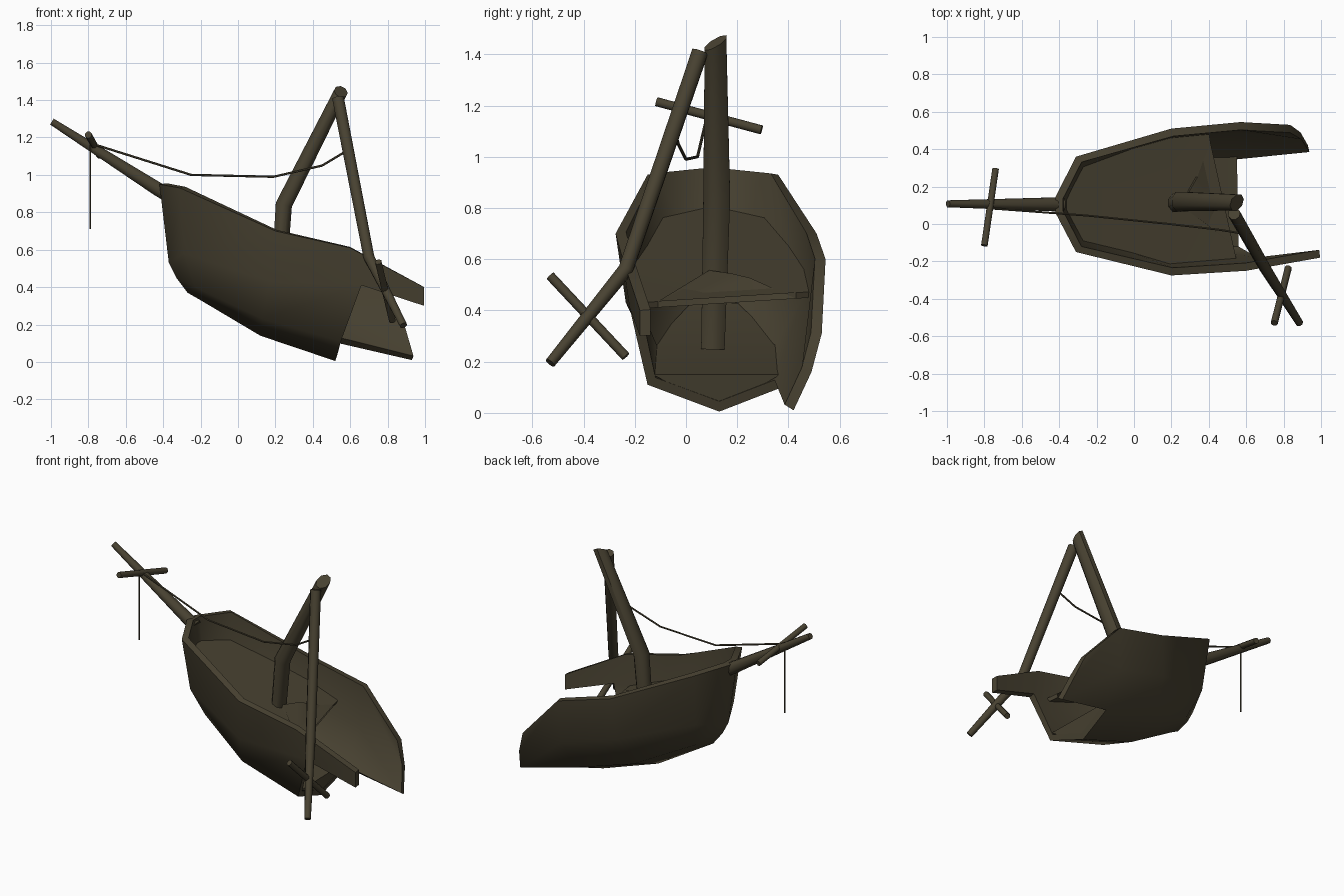
import bpy, bmesh, math
from mathutils import Vector

if "Cube" in bpy.data.objects:
    bpy.data.objects.remove(bpy.data.objects["Cube"])

wood = bpy.data.materials.new("dark weathered wood")
wood.diffuse_color = (0.065, 0.054, 0.031, 1)
wood.use_nodes = True
wood.node_tree.nodes["Principled BSDF"].inputs["Base Color"].default_value = wood.diffuse_color


def finish(name, bm, angle=40, thick=0):
    me = bpy.data.meshes.new(name)
    bm.to_mesh(me)
    bm.free()
    me.materials.append(wood)
    ob = bpy.data.objects.new(name, me)
    bpy.context.collection.objects.link(ob)
    bpy.ops.object.select_all(action='DESELECT')
    ob.select_set(True)
    bpy.context.view_layer.objects.active = ob
    if thick:
        mod = ob.modifiers.new("thickness", "SOLIDIFY")
        mod.thickness, mod.offset = thick, -1
        bpy.ops.object.modifier_apply(modifier="thickness")
    bpy.ops.object.shade_smooth_by_angle(angle=math.radians(angle))
    return ob


def spar(name, path, radii, sides=8, wide=1.0, cut=0.0):
    """Tapered, kinked pole; wide stretches it sideways, cut slants its top end."""
    bm = bmesh.new()
    pts = [Vector(p) for p in path]
    rings = []
    for i, p in enumerate(pts):
        t = (pts[min(i + 1, len(pts) - 1)] - pts[max(i - 1, 0)]).normalized()
        ref = Vector((0, 1, 0)) if abs(t.y) < 0.85 else Vector((0, 0, 1))
        u = (ref - t * ref.dot(t)).normalized()
        w = t.cross(u)
        ring = []
        for k in range(sides):
            a = 2 * math.pi * (k + 0.5) / sides
            q = p + u * math.cos(a) * radii[i] * wide + w * math.sin(a) * radii[i]
            if i == len(pts) - 1:
                q += t * (q.y - p.y) * cut
            ring.append(bm.verts.new(q))
        rings.append(ring)
    for a, b in zip(rings, rings[1:]):
        for k in range(sides):
            n = (k + 1) % sides
            bm.faces.new((a[k], a[n], b[n], b[k]))
    bm.faces.new(rings[0][::-1])
    bm.faces.new(rings[-1])
    bmesh.ops.recalc_face_normals(bm, faces=bm.faces[:])
    return finish(name, bm, 50)


# Hull stations from stem to break: far rail, far side, far chine, keel, near chine, near side, near rail
stations = [
    [(-.42, .145, .95), (-.37, .125, .53), (-.33, .12, .45), (-.27, .10, .37),
     (-.33, .085, .45), (-.37, .08, .53), (-.42, .06, .95)],
    [(-.31, .36, .93), (-.29, .31, .58), (-.23, .23, .40), (-.20, .11, .33),
     (-.23, -.02, .40), (-.29, -.09, .58), (-.31, -.15, .93)],
    [(.20, .51, .70), (.17, .49, .43), (.13, .37, .23), (.12, .12, .14),
     (.13, -.14, .23), (.17, -.235, .43), (.20, -.275, .70)],
    [(.57, .545, .60), (.55, .53, .32), (.54, .375, .10), (.52, .13, .005),
     (.55, -.15, .11), (.66, -.22, .41), (.60, -.25, .61)],
]
far_tip = [(.835, .53, .31), (.89, .49, .16), (.93, .42, .01)]
near_tip = [(.995, -.18, .30), (.995, -.18, .40)]

bm = bmesh.new()
rows = [[bm.verts.new(p) for p in s] for s in stations]
for a, b in zip(rows, rows[1:]):
    for j in range(6):
        bm.faces.new((a[j], b[j], b[j + 1], a[j + 1]))
s = rows[0]
for j in range(2):                       # narrow stem face
    bm.faces.new((s[j], s[j + 1], s[5 - j], s[6 - j]))
bm.faces.new((s[2], s[3], s[4]))
e = rows[-1]
ft = [bm.verts.new(p) for p in far_tip]  # torn far planking
nt = [bm.verts.new(p) for p in near_tip]  # torn near rail
for j in range(2):
    bm.faces.new((e[j], ft[j], ft[j + 1], e[j + 1]))
bm.faces.new((e[5], nt[0], nt[1], e[6]))
finish("hull_shell", bm, 55, 0.042)

# Bilge floor, overhanging the keel at the break
bm = bmesh.new()
floor = [((-.20, .20, .43), (-.20, .02, .43)),
         ((.13, .37, .27), (.13, -.13, .27)),
         ((.55, .37, .15), (.56, -.13, .15))]
fr = [[bm.verts.new(p) for p in r] for r in floor]
for a, b in zip(fr, fr[1:]):
    bm.faces.new((a[0], a[1], b[1], b[0]))
kv = bm.verts.new((.522, .13, .012))
bm.faces.new((fr[-1][0], fr[-1][1], kv))
finish("bilge_floor", bm, 30)

# Sloping deck with a ragged broken edge, sagging less on the near side
deck_xy = [(-.39, .11), (-.29, .33), (.19, .48), (.40, .49), (.41, .43), (.33, .25),
           (.29, .18), (.26, .09), (.53, -.11), (.55, -.20), (.19, -.235), (-.29, -.11)]
bm = bmesh.new()
vs = [bm.verts.new((x, y, .525 - (.36 if x > .28 and y < 0 else .43) * (x - .28)))
      for x, y in reversed(deck_xy)]
face = bm.faces.new(vs)
bmesh.ops.triangulate(bm, faces=[face])
finish("broken_deck", bm, 30, 0.025)

# Masts and spars
spar("main_mast", [(.205, .105, .25), (.245, .12, .84), (.55, .115, 1.445)],
     [.042, .048, .039], wide=1.18, cut=.6)
spar("fallen_topmast", [(.535, .055, 1.41), (.70, -.235, .56), (.885, -.53, .195)],
     [.034, .031, .021])
spar("topmast_yard", [(.75, -.53, .535), (.825, -.235, .22)], [.019, .019])
spar("bowsprit", [(-.385, .103, .90), (-.43, .105, .925), (-.995, .108, 1.285)],
     [.042, .040, .020])
spar("bowsprit_yard", [(-.80, -.115, 1.215), (-.74, .295, 1.105)], [.019, .019])

# Rigging
spar("slack_rope", [(-.79, .085, 1.17), (-.25, .045, 1.0), (.19, 0, .99),
                    (.45, -.03, 1.05), (.575, -.05, 1.125)], [.006] * 5, 6)
spar("hanging_rope", [(-.79, .085, 1.16), (-.79, .085, .71)], [.005, .005], 6)
